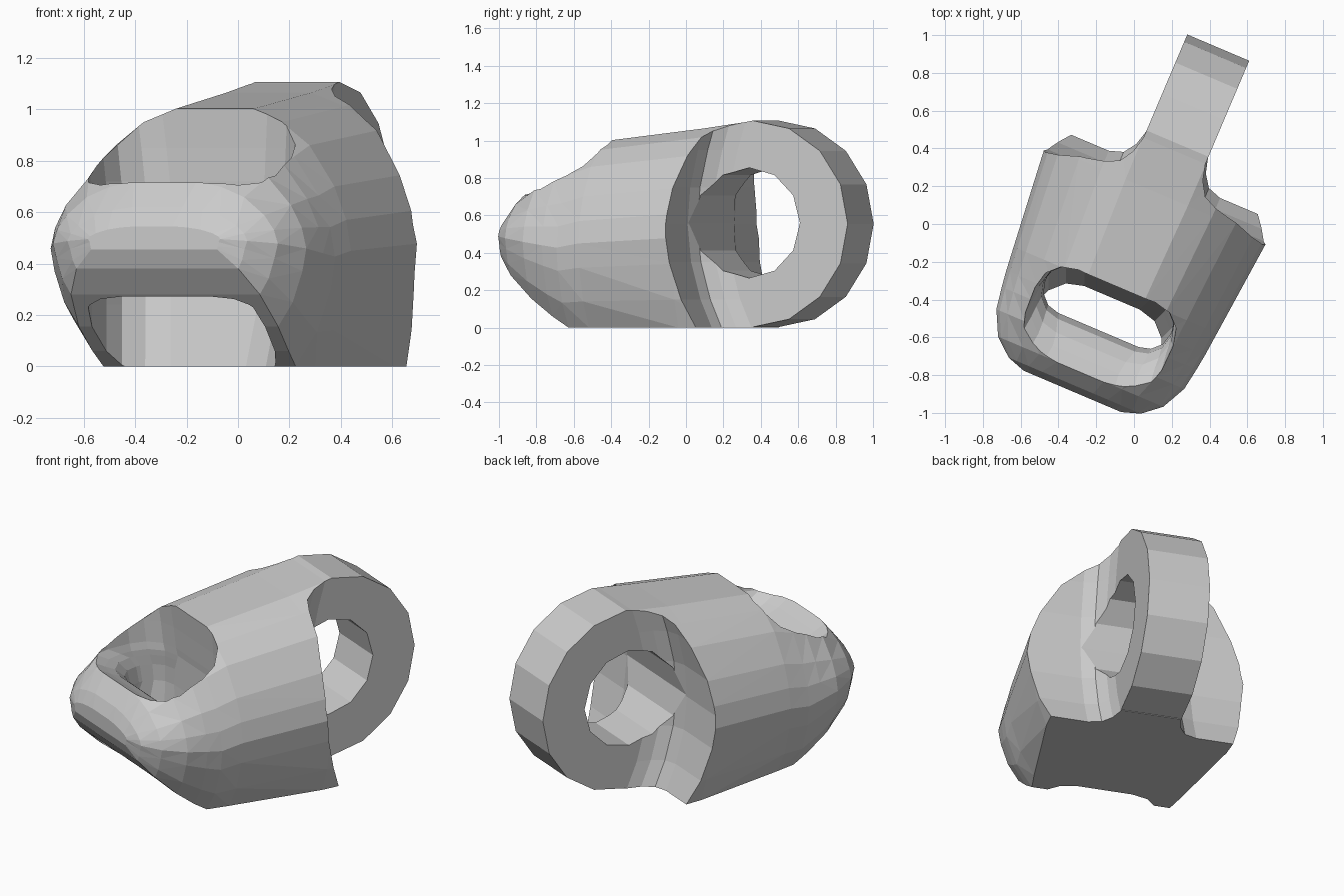
import bpy, bmesh
from math import sin, cos, pi, radians

if "Cube" in bpy.data.objects:
    bpy.data.objects.remove(bpy.data.objects["Cube"])


def loft(name, rings):
    """Closed skin through equal-length rings of points, capped at both ends."""
    bm = bmesh.new()
    loops = [[bm.verts.new(p) for p in ring] for ring in rings]
    n = len(loops[0])
    for lo, hi in zip(loops, loops[1:]):
        for i in range(n):
            j = (i + 1) % n
            bm.faces.new((lo[i], lo[j], hi[j], hi[i]))
    bm.faces.new(loops[0])
    bm.faces.new(loops[-1])
    bmesh.ops.triangulate(bm, faces=[f for f in bm.faces if len(f.verts) == 4])
    bmesh.ops.recalc_face_normals(bm, faces=bm.faces[:])
    mesh = bpy.data.meshes.new(name)
    bm.to_mesh(mesh)
    bm.free()
    obj = bpy.data.objects.new(name, mesh)
    bpy.context.collection.objects.link(obj)
    return obj


def disc(name, half, radius, y, z, sides):
    """Cylinder lying along x."""
    def ring(x):
        return [(x, y + radius * cos(2 * pi * i / sides), z + radius * sin(2 * pi * i / sides))
                for i in range(sides)]
    return loft(name, [ring(-half), ring(half)])


def combine(obj, tool, operation):
    mod = obj.modifiers.new(operation, 'BOOLEAN')
    mod.operation, mod.solver, mod.object = operation, 'EXACT', tool
    bpy.context.view_layer.objects.active = obj
    bpy.ops.object.modifier_apply(modifier=mod.name)
    bpy.data.objects.remove(tool)


# Body: arched flat-bottomed section swept front to back
ARCH = [(.97, .32), (1, .45), (.965, .57), (.88, .70), (.7, .86), (.5, .95), (.28, 1)]
STATIONS = [  # y, half width, bottom, top, bottom width factor
    (-.943, .28, .455, .545, .95), (-.91, .38, .38, .62, .9), (-.83, .475, .28, .72, .84),
    (-.70, .54, .155, .83, .78), (-.58, .56, .06, .905, .74), (-.49, .572, 0, .95, .71),
    (-.36, .585, 0, 1.0, .74), (.20, .64, 0, 1.065, .83), (.485, .65, 0, 1.105, .84)]


def arch(y, w, z0, z1, low):
    lower = [(low, 0), (low + (.97 - low) * .6, .14)]
    right = [(w * x, y, z0 + (z1 - z0) * t) for x, t in lower + ARCH]
    return right + [(-x, y, z) for x, y, z in reversed(right)]


body = loft("coupling_body", [arch(*s) for s in STATIONS])

# Rear eye plate
combine(body, disc("eye_plate", .18, .552, .482, .555, 16), 'UNION')

# Shoulder cuts: hollow rear walls that curve into the plate
WALL = [(-.2, .35), (0, .305), (.15, .24), (.35, .185), (.55, .165),
        (.75, .18), (.95, .225), (1.1, .27), (1.3, .34)]
BLEND = [(.178, .17), (.20, .09), (.245, .025), (.32, 0), (.9, 0)]
for side in (-1, 1):
    rings = [[(side * x, y + extra, z) for z, y in WALL] +
             [(side * x, 1.5, 1.3), (side * x, 1.5, -.2)] for x, extra in BLEND]
    combine(body, loft("shoulder_cutter", rings), 'DIFFERENCE')

# Hole through the eye plate
combine(body, disc("eye_cutter", .5, .295, .462, .56, 12), 'DIFFERENCE')


# Front slot: waisted rounded hole that leaves a round bar at the nose
def slot(z, half, front, back):
    r = min(.19, (back - front) * .46)
    corners = [(half - r, back - r, 0), (r - half, back - r, 90),
               (r - half, front + r, 180), (half - r, front + r, 270)]
    return [(cx + r * cos(radians(a + d)), cy + r * sin(radians(a + d)), z)
            for cx, cy, a in corners for d in (0, 30, 60, 90)]


SLOT = [(-.1, .34, -.90, -.43), (.1, .36, -.90, -.38), (.24, .375, -.87, -.345),
        (.30, .38, -.78, -.33), (.36, .37, -.67, -.315), (.48, .36, -.59, -.31),
        (.58, .365, -.62, -.31), (.64, .375, -.69, -.31), (.675, .38, -.76, -.31),
        (.72, .39, -.84, -.315), (.85, .40, -.88, -.325), (1.2, .43, -.95, -.36)]
combine(body, loft("slot_cutter", [slot(*s) for s in SLOT]), 'DIFFERENCE')

# Turn the finished part into place
body.rotation_euler.z = radians(-23)
body.location = (.042, -.018, 0)
